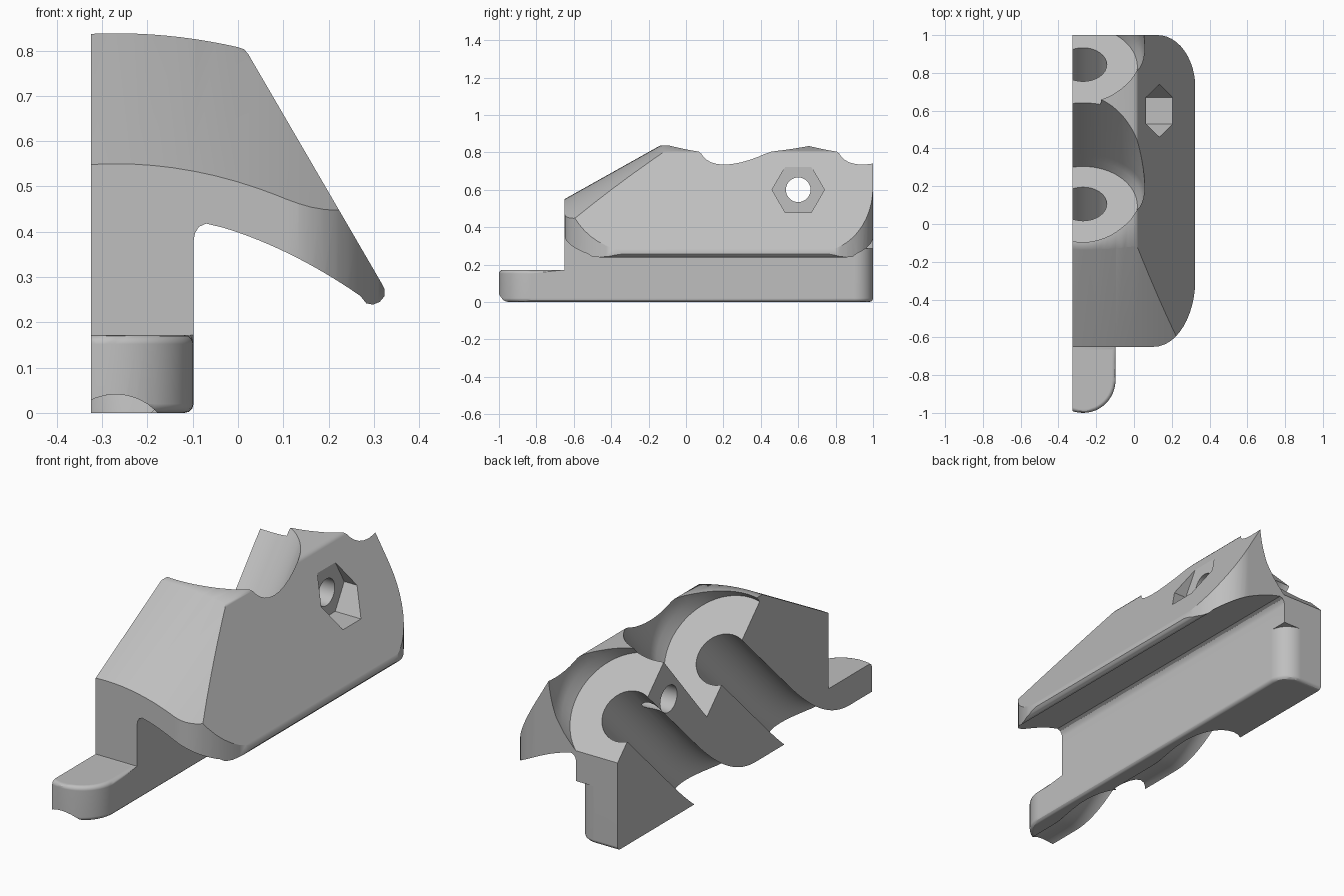
import bpy, bmesh
from math import sin, cos, radians, pi
from mathutils import Vector
from mathutils.geometry import interpolate_bezier

if "Cube" in bpy.data.objects:
    bpy.data.objects.remove(bpy.data.objects["Cube"], do_unlink=True)

MID = -0.27      # plane the bores are centred on
CUT = -0.325     # flat mating face
FRONT = -0.65    # front of the upper body
WEB = -0.098     # outer wall of the lower rail
RAIL_TOP = 0.33


def loft(name, loops):
    """Closed solid through a list of matching loops."""
    bm = bmesh.new()
    rings = [[bm.verts.new(p) for p in loop] for loop in loops]
    n = len(rings[0])
    for a, b in zip(rings, rings[1:]):
        for i in range(n):
            j = (i + 1) % n
            bm.faces.new((a[i], a[j], b[j], b[i]))
    bm.faces.new(rings[0])
    bm.faces.new(rings[-1])
    bmesh.ops.recalc_face_normals(bm, faces=bm.faces)
    mesh = bpy.data.meshes.new(name)
    bm.to_mesh(mesh)
    bm.free()
    obj = bpy.data.objects.new(name, mesh)
    bpy.context.collection.objects.link(obj)
    return obj


def box(name, lo, hi):
    corners = [(lo[0], lo[1]), (hi[0], lo[1]), (hi[0], hi[1]), (lo[0], hi[1])]
    return loft(name, [[(x, y, z) for x, y in corners] for z in (lo[2], hi[2])])


def apply(obj, mod):
    bpy.context.view_layer.objects.active = obj
    bpy.ops.object.modifier_apply(modifier=mod.name)


def combine(obj, other, operation):
    mod = obj.modifiers.new("combine", 'BOOLEAN')
    mod.operation = operation
    mod.solver = 'EXACT'
    mod.object = other
    apply(obj, mod)
    bpy.data.objects.remove(other, do_unlink=True)


def arc(cx, cy, a, b, start, end, n=12):
    angles = [radians(start + (end - start) * i / n) for i in range(n + 1)]
    return [(cx + a * cos(t), cy + b * sin(t)) for t in angles]


def crown(x, height, bend):
    return height - bend * (x - MID) ** 2


def steps(a, b, n):
    return [a + (b - a) * i / n for i in range(n + 1)]


def round_rail(obj, width):
    """Round the crisp edges, leaving the buried top and the upright step corner."""
    bm = bmesh.new()
    bm.from_mesh(obj.data)
    edges = []
    for e in bm.edges:
        mid = (e.verts[0].co + e.verts[1].co) / 2
        upright = abs(e.verts[0].co.z - e.verts[1].co.z) > 0.1
        buried = mid.z > RAIL_TOP - 0.01
        if e.calc_face_angle(0) > radians(50) and not upright and not buried:
            edges.append(e)
    bmesh.ops.bevel(bm, geom=edges, offset=width, segments=3, profile=0.5,
                    affect='EDGES', clamp_overlap=True)
    bm.to_mesh(obj.data)
    bm.free()


# Upper body: crowned roof, sloping flank and curved underside
section = [(-0.5, 0.285), (WEB, 0.285), (WEB, 0.38), (-0.095, 0.397),
           (-0.086, 0.411), (-0.07, 0.418)]
section += [(x, crown(x, 0.445, 0.64)) for x in steps(-0.03, 0.27, 12)]
section += [(0.283, 0.242), (0.298, 0.239), (0.313, 0.245),
            (0.323, 0.257), (0.323, 0.274), (0.316, 0.288)]
section += [(0.022, 0.793), (0.013, 0.803)]
section += [(x, crown(x, 0.838, 0.42)) for x in steps(0.0, -0.5, 16)]
body = loft("body", [[(x, y, z) for x, z in section] for y in (-0.9, 1.2)])

# Rounded plan outline
plan = [(-0.6, FRONT)] + arc(0.105, -0.29, 0.22, 0.36, -90, 0)
plan += arc(0.125, 0.72, 0.2, 0.28, 0, 90) + [(-0.6, 1.0)]
combine(body, loft("plan", [[(x, y, z) for x, y in plan] for z in (0.1, 1.1)]),
        'INTERSECT')

# Crowned front slope
xs = steps(-0.6, 0.5, 24)
loops = []
for y in (-0.85, 0.0):
    base = 0.55 + 0.56 * (y - FRONT)
    loops.append([(x, y, crown(x, base, 0.55)) for x in xs]
                 + [(0.5, y, 1.5), (-0.6, y, 1.5)])
combine(body, loft("front_slope", loops), 'DIFFERENCE')

# Lower rail with the round tongue in front
nose = WEB - MID
rail_plan = arc(MID, nose - 1, nose, nose, 180, 360, 24)
rail_plan += arc(WEB - 0.1, 0.9, 0.1, 0.1, 0, 90) + [(MID - nose, 1.0)]
rail = loft("rail", [[(x, y, z) for x, y in rail_plan] for z in (0, RAIL_TOP)])
combine(rail, box("step", (-0.7, -1.3, 0.172), (0.3, FRONT, 1)), 'DIFFERENCE')
round_rail(rail, 0.02)
combine(body, rail, 'UNION')

# Two slanted bores, each with a wide seat around its mouth
lean = radians(50)
axis = Vector((0, cos(lean), sin(lean)))
across = Vector((0, -1, 1)).normalized()
turn = [2 * pi * i / 64 for i in range(64)]
for mouth in (0.818, 0.08):
    centre = Vector((MID, mouth + 0.014, 0.603))
    seat = [[centre + axis * s + Vector((rx * cos(t), 0, 0)) + across * 0.298 * sin(t)
             for t in turn]
            for s, rx in ((0, 0.288), (0.05, 0.312), (0.1, 0.326), (1, 0.326))]
    combine(body, loft("seat", seat), 'DIFFERENCE')

    # Straight lead-in, a bend, then a shallow groove under the rail
    knots = [Vector((MID, mouth + y, z)) for y, z in
             ((-0.35, 0.215), (-0.55, 0.015), (-0.72, -0.085), (-0.9, -0.085))]
    path = [Vector((MID, mouth + 0.15, 0.715))]
    path += interpolate_bezier(*knots, 20)
    path.append(Vector((MID, mouth - 1.18, -0.085)))
    tube = []
    for i, p in enumerate(path):
        ahead = (path[min(i + 1, len(path) - 1)] - p).normalized()
        behind = (p - path[max(i - 1, 0)]).normalized()
        d = (ahead + behind).normalized()
        side = Vector((0, -d.z, d.y))
        tube.append([p + 0.126 * (Vector((cos(t), 0, 0)) + side * sin(t))
                     for t in turn[::2]])
    combine(body, loft("bore", tube), 'DIFFERENCE')

# Nut pocket and bolt hole in the flank
for name, sides, radius, x0 in (("nut_pocket", 6, 0.14, 0.064),
                                ("bolt_hole", 32, 0.066, -0.6)):
    ring = arc(0.6, 0.6, radius, radius, 0, 360, sides)[:-1]
    combine(body, loft(name, [[(x, y, z) for y, z in ring] for x in (x0, 0.5)]),
            'DIFFERENCE')

# Flat mating face
combine(body, box("mating_cut", (-1, -1.5, -0.5), (CUT, 1.5, 1.5)), 'DIFFERENCE')

# Plain grey finish
grey = bpy.data.materials.new("grey")
grey.use_nodes = True
colour = (0.52, 0.52, 0.52, 1)
grey.diffuse_color = colour
grey.node_tree.nodes["Principled BSDF"].inputs["Base Color"].default_value = colour
body.data.materials.clear()
body.data.materials.append(grey)
for face in body.data.polygons:
    face.material_index = 0

# Smooth curves with flat broad faces
bpy.ops.object.select_all(action='DESELECT')
body.select_set(True)
bpy.context.view_layer.objects.active = body
bpy.ops.object.shade_smooth_by_angle(angle=radians(30))
flatten = body.modifiers.new("flatten", 'WEIGHTED_NORMAL')
flatten.keep_sharp = True
